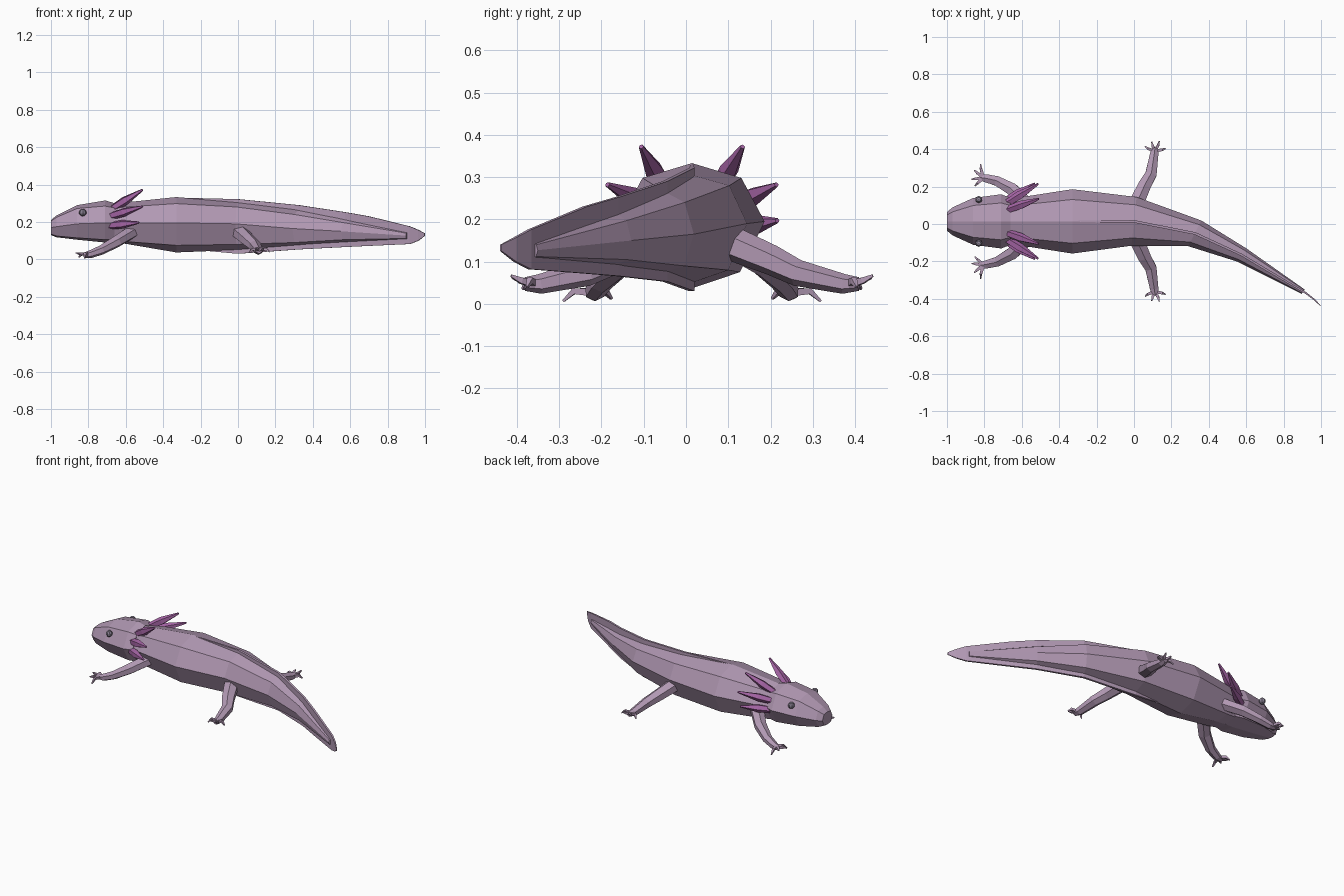
import bpy, bmesh, math
from mathutils import Vector

C = 0.014  # y of the symmetry plane of head, gills and legs


def material(name, rgb):
    m = bpy.data.materials.new(name)
    m.diffuse_color = (*rgb, 1)
    return m


SKIN = material("mauve skin", (0.44, 0.315, 0.45))
GILL = material("magenta gill", (0.38, 0.13, 0.38))
EYE = material("grey eye", (0.25, 0.22, 0.29))


def loft(name, rings, mat):
    """Skin a list of equal-sized point rings and cap both ends."""
    bm = bmesh.new()
    vs = [[bm.verts.new(p) for p in r] for r in rings]
    n = len(rings[0])
    for a, b in zip(vs, vs[1:]):
        for i in range(n):
            j = (i + 1) % n
            bm.faces.new((a[i], a[j], b[j], b[i]))
    bm.faces.new(vs[0])
    bm.faces.new(vs[-1])
    bmesh.ops.recalc_face_normals(bm, faces=bm.faces)
    me = bpy.data.meshes.new(name)
    bm.to_mesh(me)
    bm.free()
    me.materials.append(mat)
    ob = bpy.data.objects.new(name, me)
    bpy.context.collection.objects.link(ob)
    return ob


def tube(name, pts, radii, sides, mat, squash=1.0):
    """Tapered faceted tube along a path; squash flattens it vertically."""
    pts = [Vector(p) for p in pts]
    rings = []
    for i, p in enumerate(pts):
        d = (pts[min(i + 1, len(pts) - 1)] - pts[max(i - 1, 0)]).normalized()
        s = d.cross(Vector((0, 0, 1))).normalized()
        u = s.cross(d)
        rings.append([p + radii[i] * (s * math.cos(a) + u * math.sin(a) * squash)
                      for a in (2 * math.pi * (k + 0.5) / sides for k in range(sides))])
    return loft(name, rings, mat)


def section(x, y, heading, w, top, sh, mid, low, bot, ws=0.68, wl=0.66):
    """Eight-sided body section, turned to the heading of the spine."""
    h = math.radians(heading)
    prof = [(0, top), (ws, sh), (1, mid), (wl, low), (0, bot),
            (-wl, low), (-1, mid), (-ws, sh)]
    return [(x - math.sin(h) * w * o, y + math.cos(h) * w * o, z) for o, z in prof]


# Head, widest at the cheeks
loft("head", [section(*r) for r in [
    (-1.0, C, 0, 0.05, 0.21, 0.205, 0.17, 0.135, 0.13),
    (-0.97, C, 0, 0.075, 0.235, 0.225, 0.175, 0.125, 0.118),
    (-0.86, C, 0, 0.125, 0.29, 0.272, 0.19, 0.115, 0.105),
    (-0.71, C, 0, 0.145, 0.315, 0.285, 0.195, 0.105, 0.09),
    (-0.66, C, 0, 0.125, 0.30, 0.275, 0.195, 0.105, 0.088),
]], SKIN)

# Trunk and tail core, curving to one side
loft("body", [section(*r) for r in [
    (-0.68, C, 0, 0.115, 0.295, 0.27, 0.195, 0.105, 0.09),
    (-0.60, C, 0, 0.13, 0.305, 0.28, 0.195, 0.095, 0.083),
    (-0.33, C, 0, 0.172, 0.333, 0.298, 0.195, 0.075, 0.037),
    (0.0, C, -6, 0.131, 0.305, 0.28, 0.19, 0.08, 0.05),
    (0.325, -0.05, -27, 0.077, 0.265, 0.24, 0.165, 0.09, 0.075),
    (0.575, -0.165, -34, 0.043, 0.215, 0.197, 0.15, 0.105, 0.09),
    (0.905, -0.362, -36, 0.014, 0.145, 0.14, 0.127, 0.112, 0.108),
]], SKIN)

# Thin fin above and below the tail
fin = []
for x, y, top, bot, t in [(-0.33, C, 0.33, 0.06, 0.004), (0.0, C, 0.322, 0.03, 0.007),
                          (0.325, -0.05, 0.29, 0.053, 0.007), (0.575, -0.165, 0.252, 0.066, 0.006),
                          (0.70, -0.24, 0.23, 0.072, 0.006), (0.92, -0.37, 0.176, 0.082, 0.005),
                          (0.965, -0.405, 0.157, 0.1, 0.004), (0.998, -0.438, 0.14, 0.125, 0.002)]:
    a, b = 0.45 * t, 0.9 * t
    fin.append([(x - a, y - b, top), (x + a, y + b, top), (x + a, y + b, bot), (x - a, y - b, bot)])
loft("tail_fin", fin, SKIN)

for side, s in (("left", 1), ("right", -1)):
    def P(x, y, z):
        return (x, C + s * y, z)

    # Eye
    bpy.ops.mesh.primitive_uv_sphere_add(segments=8, ring_count=5, radius=0.02,
                                         location=P(-0.83, 0.117, 0.25))
    eye = bpy.context.object
    eye.name = side + "_eye"
    eye.data.materials.append(EYE)

    # Three swept-back gill stalks
    for label, base, tip in (("upper", (-0.68, 0.06, 0.265), (-0.51, 0.12, 0.372)),
                             ("middle", (-0.69, 0.09, 0.228), (-0.512, 0.2, 0.282)),
                             ("lower", (-0.69, 0.105, 0.18), (-0.53, 0.202, 0.197))):
        b, t = Vector(P(*base)), Vector(P(*tip))
        tube(f"{side}_{label}_gill", [b, b.lerp(t, 0.45), t], [0.02, 0.024, 0.006], 5, GILL)

    # Front leg and its four fingers
    tube(side + "_front_leg", [P(-0.57, 0.09, 0.145), P(-0.65, 0.17, 0.095), P(-0.73, 0.215, 0.05),
                               P(-0.79, 0.23, 0.027), P(-0.825, 0.235, 0.022)],
         [0.042, 0.038, 0.03, 0.025, 0.016], 6, SKIN, 0.85)
    for i, (x, y, z) in enumerate([(-0.85, 0.19, 0.012), (-0.868, 0.225, 0.035),
                                   (-0.855, 0.275, 0.03), (-0.82, 0.305, 0.006)]):
        m = (-0.815 + 0.6 * (x + 0.815), 0.232 + 0.65 * (y - 0.232), 0.03)
        tube(f"{side}_finger_{i + 1}", [P(-0.805, 0.232, 0.027), P(*m), P(x, y, z)],
             [0.013, 0.010, 0.004], 4, SKIN)

    # Hind leg and its four toes
    tube(side + "_hind_leg", [P(0.01, 0.09, 0.145), P(0.055, 0.19, 0.103), P(0.09, 0.25, 0.073),
                              P(0.108, 0.36, 0.047), P(0.113, 0.395, 0.047)],
         [0.046, 0.04, 0.035, 0.026, 0.018], 6, SKIN, 0.9)
    for i, (x, y, z) in enumerate([(0.06, 0.4, 0.035), (0.095, 0.425, 0.062),
                                   (0.135, 0.428, 0.067), (0.168, 0.39, 0.04)]):
        m = (0.112 + 0.7 * (x - 0.112), 0.375 + 0.55 * (y - 0.375), 0.055)
        tube(f"{side}_toe_{i + 1}", [P(0.111, 0.375, 0.047), P(*m), P(x, y, z)],
             [0.013, 0.010, 0.004], 4, SKIN)
